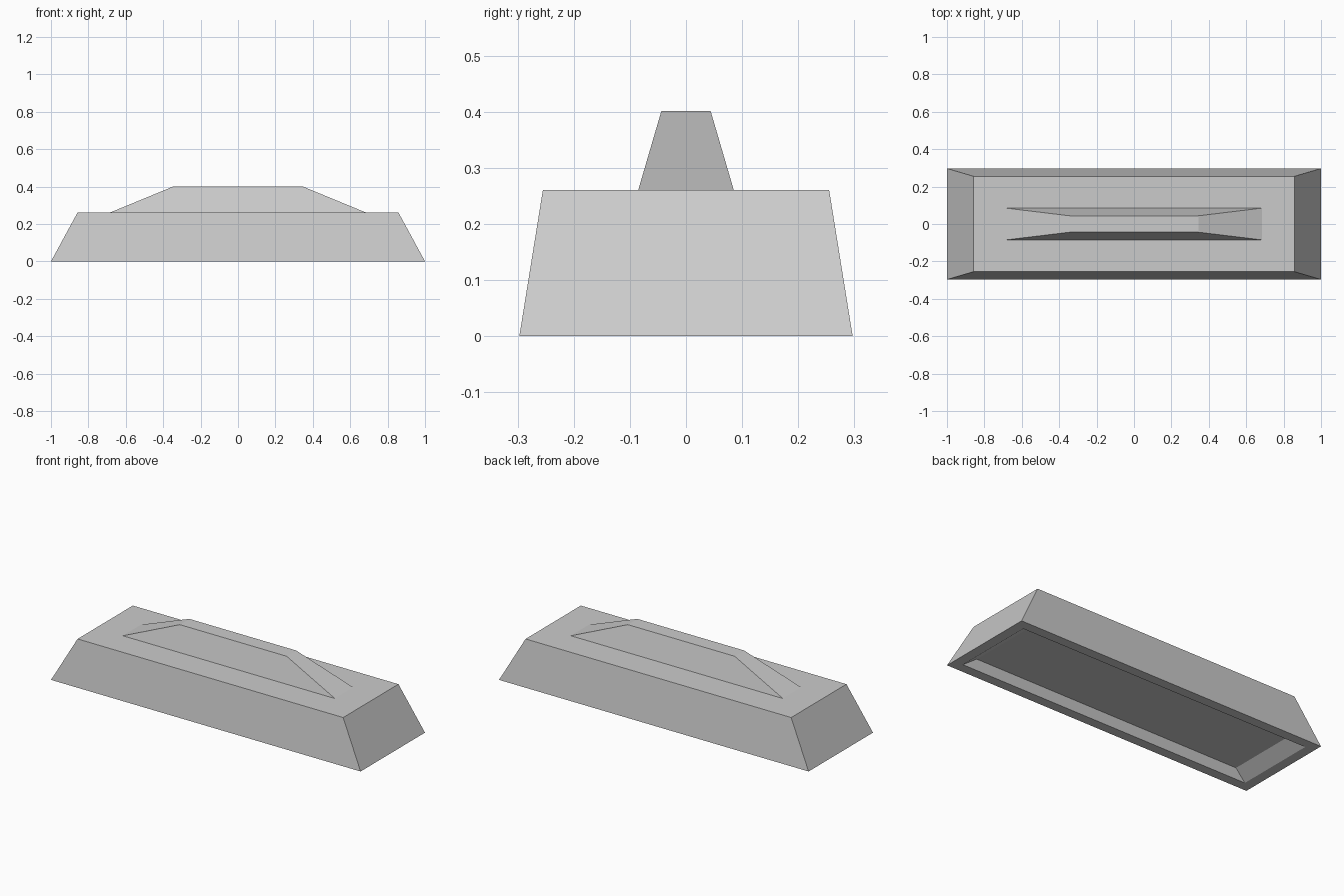
import bpy, bmesh

if "Cube" in bpy.data.objects:
    bpy.data.objects.remove(bpy.data.objects["Cube"])


def ring(bm, hx, hy, z):
    """Rectangular loop of four vertices."""
    return [bm.verts.new((sx * hx, sy * hy, z))
            for sx, sy in ((-1, -1), (1, -1), (1, 1), (-1, 1))]


def tapered(name, sections):
    """Skin a stack of rectangular loops and cap both ends."""
    bm = bmesh.new()
    rings = [ring(bm, *s) for s in sections]
    for a, b in zip(rings, rings[1:]):
        for i in range(4):
            j = (i + 1) % 4
            bm.faces.new((a[i], a[j], b[j], b[i]))
    bm.faces.new(rings[0])
    bm.faces.new(rings[-1])
    bmesh.ops.recalc_face_normals(bm, faces=bm.faces)
    mesh = bpy.data.meshes.new(name)
    bm.to_mesh(mesh)
    bm.free()
    obj = bpy.data.objects.new(name, mesh)
    bpy.context.collection.objects.link(obj)
    return obj


# Body: recess ceiling, recess rim, outer foot, top
tapered("body", [(0.866, 0.22, 0.052), (0.942, 0.24, 0.0),
                 (1.0, 0.297, 0.0), (0.858, 0.255, 0.261)])

# Raised ridge on the top
tapered("top_ridge", [(0.685, 0.085, 0.261), (0.345, 0.044, 0.401)])
